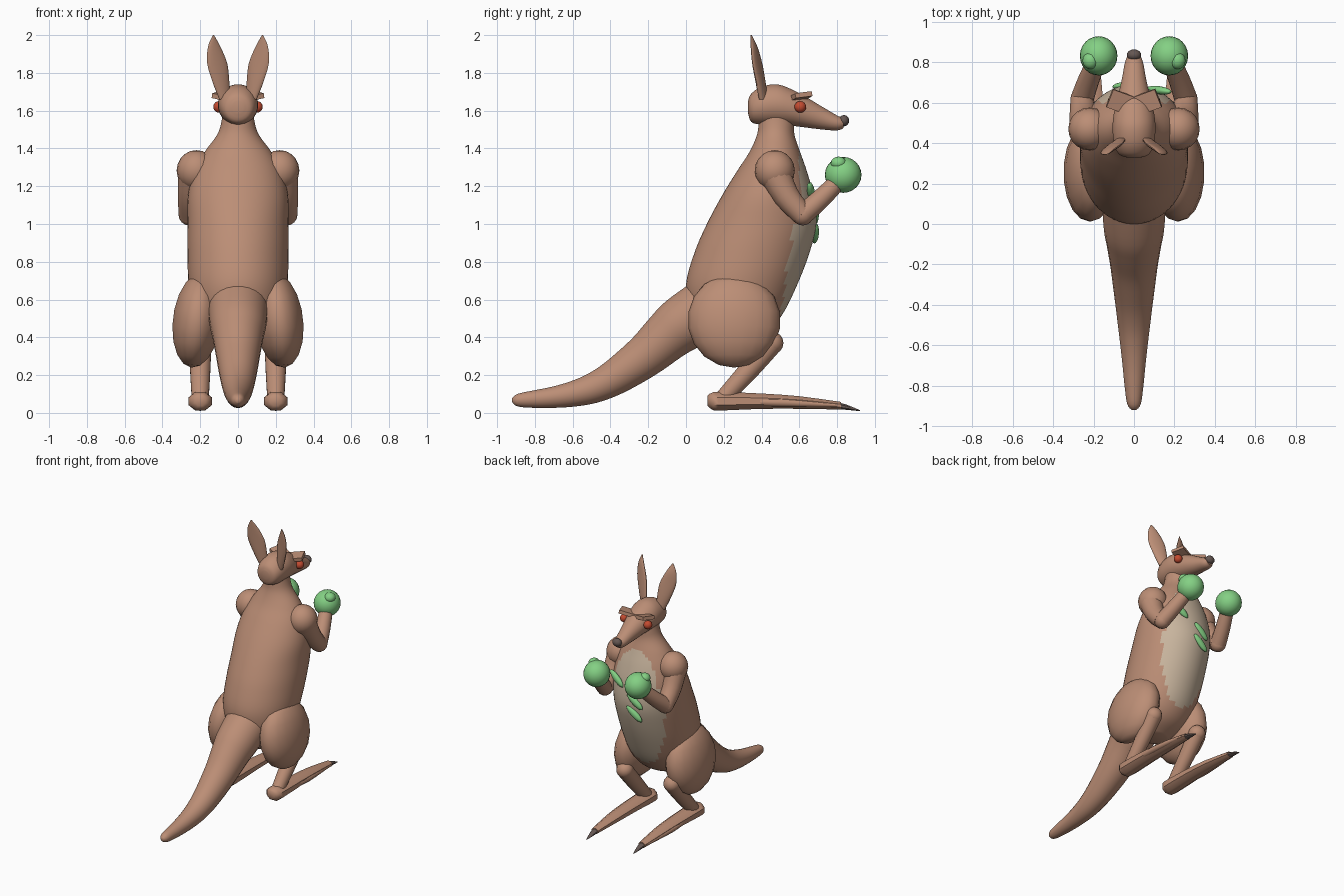
import bpy, bmesh, math
from mathutils import Vector, Matrix, Euler

cube = bpy.data.objects.get("Cube")
if cube:
    bpy.data.objects.remove(cube, do_unlink=True)


def material(name, rgb):
    m = bpy.data.materials.new(name)
    m.use_nodes = True
    m.diffuse_color = (*rgb, 1)
    m.node_tree.nodes["Principled BSDF"].inputs["Base Color"].default_value = (*rgb, 1)
    return m


FUR = material("brown fur", (.50, .27, .18))
BELLY = material("tan belly", (.58, .46, .34))
GREEN = material("light green", (.23, .63, .23))
RED = material("red eye", (.55, .07, .03))
DARK = material("dark claw", (.13, .095, .085))


def finish(name, bm, mats, angle=50):
    bmesh.ops.recalc_face_normals(bm, faces=bm.faces)
    mesh = bpy.data.meshes.new(name)
    bm.to_mesh(mesh)
    bm.free()
    for m in mats:
        mesh.materials.append(m)
    for p in mesh.polygons:
        p.use_smooth = True
    mesh.set_sharp_from_angle(angle=math.radians(angle))
    ob = bpy.data.objects.new(name, mesh)
    bpy.context.scene.collection.objects.link(ob)
    return ob


def spline(rows, steps):
    """Smooth curve through the rows, each (x, y, z, radius a, radius b)."""
    out = []
    last = len(rows) - 1
    for i in range(last):
        a, b, c, d = (rows[min(max(i + k, 0), last)] for k in (-1, 0, 1, 2))
        for s in range(steps):
            t = s / steps
            out.append([q + .5 * t * (r - p + t * (2 * p - 5 * q + 4 * r - w + t * (3 * (q - r) + w - p)))
                        for p, q, r, w in zip(a, b, c, d)])
    return out + [list(rows[-1])]


def loft(name, rows, mat, normal=None, seg=24, steps=4, shear=0, mirror=1):
    """Elliptical rings along a path; rings face the normal, or the path itself."""
    pts = spline(rows, steps)
    bm = bmesh.new()
    rings = []
    for i, (x, y, z, ra, rb) in enumerate(pts):
        if normal:
            n = Vector(normal)
        else:
            n = Vector(pts[min(i + 1, len(pts) - 1)][:3]) - Vector(pts[max(i - 1, 0)][:3])
            n.normalize()
        u = Vector((1, 0, 0))
        u = (u - n * u.dot(n)).normalized()
        v = n.cross(u)
        ring = []
        for k in range(seg):
            a = math.tau * (k + .5) / seg
            p = Vector((x, y, z)) + (u + v * shear) * math.cos(a) * max(ra, .002)
            p += v * math.sin(a) * max(rb, .002)
            ring.append(bm.verts.new((p.x * mirror, p.y, p.z)))
        rings.append(ring)
    for lo, hi in zip(rings, rings[1:]):
        for k in range(seg):
            j = (k + 1) % seg
            bm.faces.new((lo[k], lo[j], hi[j], hi[k]))
    bm.faces.new(rings[0])
    bm.faces.new(rings[-1])
    return finish(name, bm, [mat])


def ball(name, loc, size, mat, rot=(0, 0, 0), seg=24):
    bm = bmesh.new()
    m = Matrix.LocRotScale(Vector(loc), Euler(rot), Vector(size))
    bmesh.ops.create_uvsphere(bm, u_segments=seg, v_segments=seg // 2, radius=1, matrix=m)
    return finish(name, bm, [mat])


def limb(name, path, mat, mirror, seg=16):
    """Round limb; each path point is (x, y, z, radius)."""
    return loft(name, [(*p, p[3]) for p in path], mat, seg=seg, steps=3, mirror=mirror)


# Torso and neck: height, back, front, half width
outline = [(.36, .15, .30, .09), (.42, .06, .42, .18), (.52, .02, .51, .235),
           (.68, .0, .59, .262), (.85, .045, .655, .268), (1.0, .11, .69, .268),
           (1.15, .19, .675, .265), (1.28, .27, .64, .232), (1.38, .335, .605, .178),
           (1.47, .375, .575, .112), (1.54, .385, .57, .088), (1.62, .39, .56, .08)]
torso = loft("torso", [(0, (b + f) / 2, z, w, (f - b) / 2) for z, b, f, w in outline],
             FUR, normal=(0, 0, 1), seg=56, steps=5)
torso.data.materials.append(BELLY)
for p in torso.data.polygons:
    c = p.center
    if p.normal.y > .1 and (c.x / .21) ** 2 + ((c.z - .95) / .45) ** 2 < 1:
        p.material_index = 1

# Tail: y, z, radius
tail = [(.12, .56, .16), (-.02, .47, .15), (-.1, .405, .135), (-.2, .315, .118),
        (-.3, .24, .105), (-.4, .175, .092), (-.5, .128, .08), (-.6, .1, .068),
        (-.7, .083, .057), (-.8, .073, .047), (-.89, .067, .034), (-.92, .066, .012)]
loft("tail", [(0, y, z, r, r) for y, z, r in tail], FUR)

# Head: y, underside, top, half width
head = [(.328, 1.59, 1.65, .03), (.345, 1.54, 1.69, .075), (.40, 1.525, 1.728, .1),
        (.48, 1.522, 1.74, .107), (.55, 1.52, 1.718, .1), (.62, 1.512, 1.682, .083),
        (.72, 1.5, 1.622, .06), (.80, 1.495, 1.575, .045), (.835, 1.508, 1.56, .03)]
loft("head", [(0, y, (a + b) / 2, w, (b - a) / 2) for y, a, b, w in head], FUR, normal=(0, 1, 0))
ball("nose", (0, .836, 1.547), (.036, .028, .03), DARK, seg=16)

# Paired parts
ear = [(.07, .41, 1.66, .03, .02), (.09, .395, 1.75, .045, .02), (.11, .377, 1.85, .054, .016),
       (.126, .36, 1.94, .033, .012), (.13, .345, 2.0, .003, .003)]
foot = [(.2, .115, .065, .03, .03), (.2, .145, .062, .062, .052), (.2, .22, .062, .067, .052),
        (.2, .4, .062, .062, .044), (.2, .6, .055, .052, .036), (.2, .82, .038, .03, .022)]
claw = [(.2, .79, .04, .026, .021), (.2, .85, .03, .02, .015), (.2, .92, .012, .003, .003)]
for s, side in ((1, "left"), (-1, "right")):
    loft(side + "_ear", ear, FUR, normal=(0, 0, 1), seg=16, shear=-.4, mirror=s)
    ball(side + "_eye", (.1 * s, .605, 1.62), (.031, .031, .031), RED, seg=16)

    # Brow plate
    bm = bmesh.new()
    turn = Euler((.12, -.2 * s, .35 * s))
    bmesh.ops.create_cube(bm, size=1, matrix=Matrix.LocRotScale(
        Vector((.07 * s, .605, 1.674)), turn, Vector((.11, .095, .026))))
    finish(side + "_brow", bm, [FUR], 30)

    # Arm and glove
    ball(side + "_shoulder", (.22 * s, .47, 1.283), (.105, .106, .108), FUR, seg=20)
    limb(side + "_upper_arm", [(.235, .47, 1.27, .085), (.25, .53, 1.15, .07),
                               (.257, .615, 1.05, .058)], FUR, s)
    ball(side + "_elbow", (.257 * s, .618, 1.05), (.058, .058, .058), FUR, seg=16)
    limb(side + "_forearm", [(.257, .618, 1.05, .057), (.225, .71, 1.13, .053),
                             (.18, .82, 1.24, .046)], FUR, s)
    ball(side + "_glove", (.175 * s, .832, 1.26), (.093, .097, .095), GREEN)
    ball(side + "_glove_thumb", (.215 * s, .808, 1.322), (.04, .042, .035), GREEN, seg=16)

    # Leg and foot
    ball(side + "_thigh", (.217 * s, .255, .49), (.13, .246, .252), FUR, rot=(0, .12 * -s, 0), seg=18)
    limb(side + "_shin", [(.2, .455, .37, .06), (.2, .34, .235, .055), (.2, .2, .08, .046)], FUR, s)
    ball(side + "_knee", (.2 * s, .455, .37), (.061, .061, .061), FUR, seg=16)
    loft(side + "_foot", foot, FUR, normal=(0, 1, 0), seg=8, steps=2, mirror=s)
    limb(side + "_outer_toe", [(.235, .28, .058, .012), (.24, .5, .055, .024),
                               (.225, .8, .04, .008)], FUR, s, seg=8)
    loft(side + "_claw", claw, DARK, normal=(0, 1, 0), seg=8, steps=2, mirror=s)

# Chest leaves running diagonally
for i, (x, y, z) in enumerate([(.125, .662, 1.17), (-.045, .684, 1.045), (-.04, .684, .95)]):
    ball("chest_leaf_%d" % (i + 1), (x, y, z), (.078, .02, .026), GREEN,
         rot=(0, -.68, -.15 if x > 0 else .08), seg=16)
